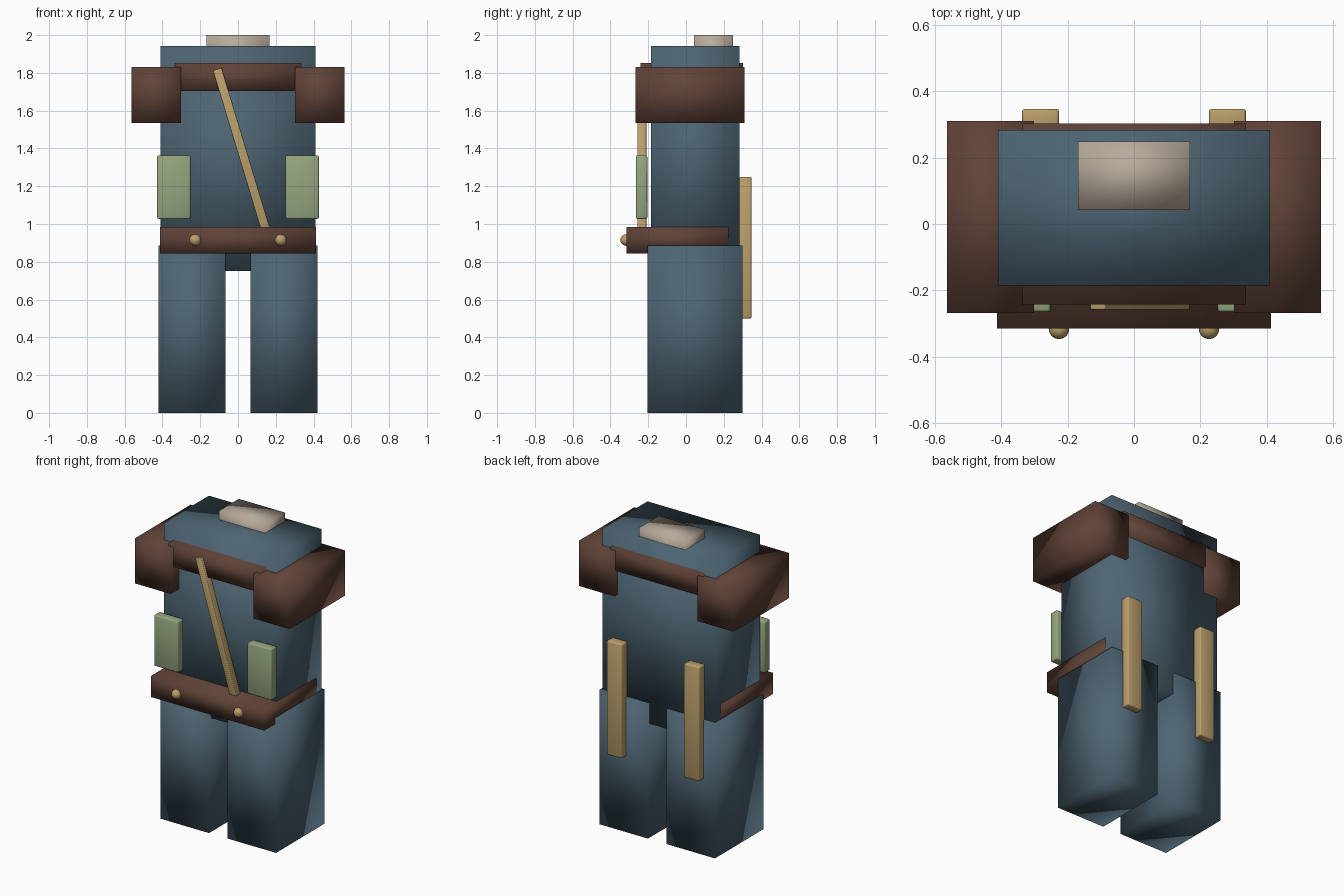
import bpy, bmesh, math
from mathutils import Matrix, Vector

if "Cube" in bpy.data.objects:
    bpy.data.objects.remove(bpy.data.objects["Cube"])


def material(name, rgb):
    m = bpy.data.materials.new(name)
    m.diffuse_color = (*rgb, 1)
    m.use_nodes = True
    m.node_tree.nodes["Principled BSDF"].inputs["Base Color"].default_value = m.diffuse_color
    return m


BLUE = material("slate blue cloth", (0.075, 0.130, 0.172))
BROWN = material("brown leather", (0.115, 0.055, 0.038))
TAN = material("tan brass", (0.50, 0.35, 0.15))
GREEN = material("sage green", (0.30, 0.38, 0.21))
BEIGE = material("pale beige", (0.47, 0.40, 0.32))


def finish(name, bm, mat, smooth=True):
    me = bpy.data.meshes.new(name)
    for f in bm.faces:
        f.smooth = smooth
    bm.to_mesh(me)
    bm.free()
    me.materials.append(mat)
    ob = bpy.data.objects.new(name, me)
    bpy.context.collection.objects.link(ob)
    return ob


def box(name, mat, x, y, z, bevel=0.0, tilt=0.0):
    """Box from (min, max) ranges, optionally bevelled and tilted about y."""
    bm = bmesh.new()
    bmesh.ops.create_cube(bm, size=1)
    size = [r[1] - r[0] for r in (x, y, z)]
    bmesh.ops.scale(bm, vec=size, verts=bm.verts)
    if bevel:
        bmesh.ops.bevel(bm, geom=bm.edges[:], offset=bevel, segments=2,
                        profile=0.5, affect='EDGES')
    if tilt:
        bmesh.ops.rotate(bm, verts=bm.verts, matrix=Matrix.Rotation(tilt, 3, 'Y'))
    mid = Vector([(r[0] + r[1]) / 2 for r in (x, y, z)])
    bmesh.ops.translate(bm, vec=mid, verts=bm.verts)
    return finish(name, bm, mat)


def pair(name, mat, x, y, z, bevel=0.0):
    box("right_" + name, mat, x, y, z, bevel)
    box("left_" + name, mat, (-x[1], -x[0]), y, z, bevel)


# Body
box("torso", BLUE, (-0.41, 0.41), (-0.185, 0.283), (0.75, 1.943))
box("neck", BEIGE, (-0.168, 0.168), (0.042, 0.248), (1.85, 2.0))
pair("leg", BLUE, (0.067, 0.421), (-0.205, 0.30), (0.0, 0.885))

# Leather collar band, shoulder pads and belt
box("collar_band", BROWN, (-0.337, 0.337), (-0.242, 0.303), (1.703, 1.852))
pair("shoulder_pad", BROWN, (0.302, 0.563), (-0.268, 0.311), (1.535, 1.832))
box("belt", BROWN, (-0.412, 0.412), (-0.315, 0.226), (0.845, 0.985))

# Diagonal chest strap
top, low = Vector((-0.11, 0, 1.82)), Vector((0.148, 0, 0.965))
d, c = top - low, (top + low) / 2
half = d.length / 2
box("chest_strap", TAN, (c.x - 0.024, c.x + 0.024), (-0.258, -0.21),
    (c.z - half, c.z + half), 0.004, math.atan2(d.x, d.z))

# Chest pouches and back straps
pair("pouch", GREEN, (0.252, 0.428), (-0.265, -0.205), (1.027, 1.363), 0.008)
pair("back_strap", TAN, (0.226, 0.337), (0.283, 0.347), (0.50, 1.25), 0.008)

# Belt studs
for side, sx in (("right", 1), ("left", -1)):
    bm = bmesh.new()
    bmesh.ops.create_uvsphere(bm, u_segments=16, v_segments=10, radius=0.031)
    bmesh.ops.translate(bm, vec=(sx * 0.226, -0.316, 0.915), verts=bm.verts)
    finish(side + "_belt_stud", bm, TAN)
